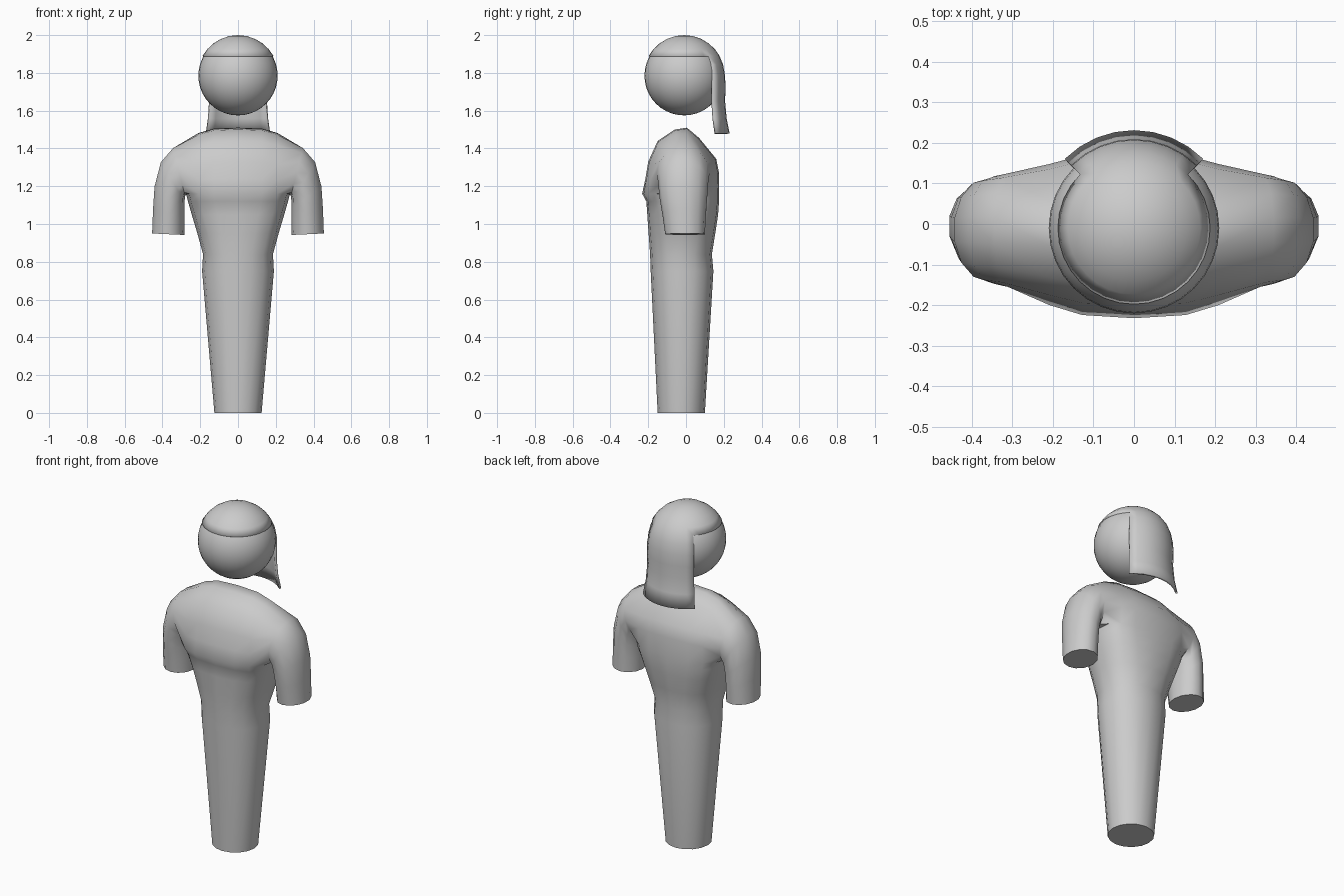
import bpy, bmesh
from math import sin, cos, pi, radians, sqrt, copysign

if "Cube" in bpy.data.objects:
    bpy.data.objects.remove(bpy.data.objects["Cube"])


def finish(name, bm, angle=50):
    bmesh.ops.recalc_face_normals(bm, faces=bm.faces)
    mesh = bpy.data.meshes.new(name)
    bm.to_mesh(mesh)
    bm.free()
    ob = bpy.data.objects.new(name, mesh)
    bpy.context.collection.objects.link(ob)
    bpy.ops.object.select_all(action='DESELECT')
    ob.select_set(True)
    bpy.context.view_layer.objects.active = ob
    bpy.ops.object.shade_smooth_by_angle(angle=radians(angle))
    return ob


def soft(v, e):
    return copysign(abs(v) ** e, v) if abs(v) > 1e-6 else 0.0


def bridge(bm, a, b, closed=True):
    n = len(a)
    for i in range(n if closed else n - 1):
        k = (i + 1) % n
        bm.faces.new((a[i], a[k], b[k], b[i]))


# Body: gown rings up to the armpits (z, half width, front y, back y, squareness x / y)
bm = bmesh.new()
N = 16
gown = [(0, .125, -.15, .10, 1, 1), (.75, .19, -.187, .145, .95, .9),
        (.84, .185, -.19, .137, .95, .85), (.95, .215, -.198, .155, .9, .75),
        (1.05, .245, -.205, .17, .85, .65), (1.12, .265, -.21, .175, .8, .55),
        (1.16, .275, -.232, .175, .8, .5)]
rings = []
for z, hx, yf, yb, ex, ey in gown:
    yc, hy = (yf + yb) / 2, (yb - yf) / 2
    rings.append([bm.verts.new((hx * soft(cos(2 * pi * j / N), ex),
                                yc + hy * soft(sin(2 * pi * j / N), ey), z))
                  for j in range(N)])
bm.faces.new(rings[0])
for a, b in zip(rings, rings[1:]):
    bridge(bm, a, b)
top = rings[-1]

# Chest, shoulders and upper back: arches from the front of the ring to its back
profile = [(-.215, 1.24), (-.20, 1.33), (-.15, 1.44), (-.06, 1.50),
           (.005, 1.51), (.07, 1.455), (.16, 1.345), (.175, 1.27)]
arches = {}
for j in range(10, 15):
    d = abs(j - 12)
    sy, sz = (1, .97, .86)[d], (1, .985, .92)[d]
    arches[j] = ([top[j]] + [bm.verts.new((top[j].co.x, -.02 + (y + .02) * sy,
                                           1.16 + (z - 1.16) * sz)) for y, z in profile]
                 + [top[16 - j]])
for j in range(10, 14):
    bridge(bm, arches[j], arches[j + 1], closed=False)

# Sleeves: continue each armhole (inner x, z, outer x, z, front y, back y)
sleeve = [(.28, 1.15, .345, 1.405, -.155, .125), (.283, 1.12, .41, 1.33, -.148, .118),
          (.283, 1.08, .444, 1.20, -.14, .112), (.283, 1.02, .452, 1.08, -.125, .106),
          (.283, .942, .457, .95, -.11, .10)]
angles = [radians(-120 + 240 * i / 9) for i in range(10)] + [radians(a) for a in (150, 180, 210)]
for side, col, under in ((1, 14, (1, 0, 15)), (-1, 10, (7, 8, 9))):
    prev = arches[col] + [top[k] for k in under]
    for xi, zi, xo, zo, yf, yb in sleeve:
        ring = []
        for t in angles:
            w = (1 + cos(t)) / 2
            ring.append(bm.verts.new((side * (xi + (xo - xi) * w),
                                      (yf + yb) / 2 + (yb - yf) / 2 * sin(t),
                                      zi + (zo - zi) * w)))
        bridge(bm, prev, ring)
        prev = ring
    bm.faces.new(prev)
finish("body", bm)

# Head
CY, CZ = -.01, 1.785
bm = bmesh.new()
bmesh.ops.create_uvsphere(bm, u_segments=32, v_segments=20, radius=.21)
bmesh.ops.translate(bm, verts=bm.verts, vec=(0, CY, CZ))
finish("head", bm)

# Hair: a cap all round, with a long fall over the back quarter
bm = bmesh.new()
R, S = .215, 32
cap = [(sqrt(R * R - h * h), CZ + h) for h in (.21, .195, .17, .14, .105)]
fall = [(.206, 1.845), (.217, 1.785), (.219, 1.72), (.217, 1.65), (.225, 1.56), (.241, 1.48)]


def hair_row(r, z, cols):
    return [bm.verts.new((r * cos(2 * pi * i / S), CY + r * sin(2 * pi * i / S), z)) for i in cols]


pole = bm.verts.new((0, CY, CZ + R))
prev = hair_row(*cap[0], range(S))
for i in range(S):
    bm.faces.new((pole, prev[i], prev[(i + 1) % S]))
for r, z in cap[1:]:
    row = hair_row(r, z, range(S))
    bridge(bm, prev, row)
    prev = row
prev = prev[4:13]
for r, z in fall:
    row = hair_row(r, z, range(4, 13))
    bridge(bm, prev, row, closed=False)
    prev = row
hair = finish("hair", bm)
shell = hair.modifiers.new("thickness", 'SOLIDIFY')
shell.thickness = .012
shell.offset = -1
